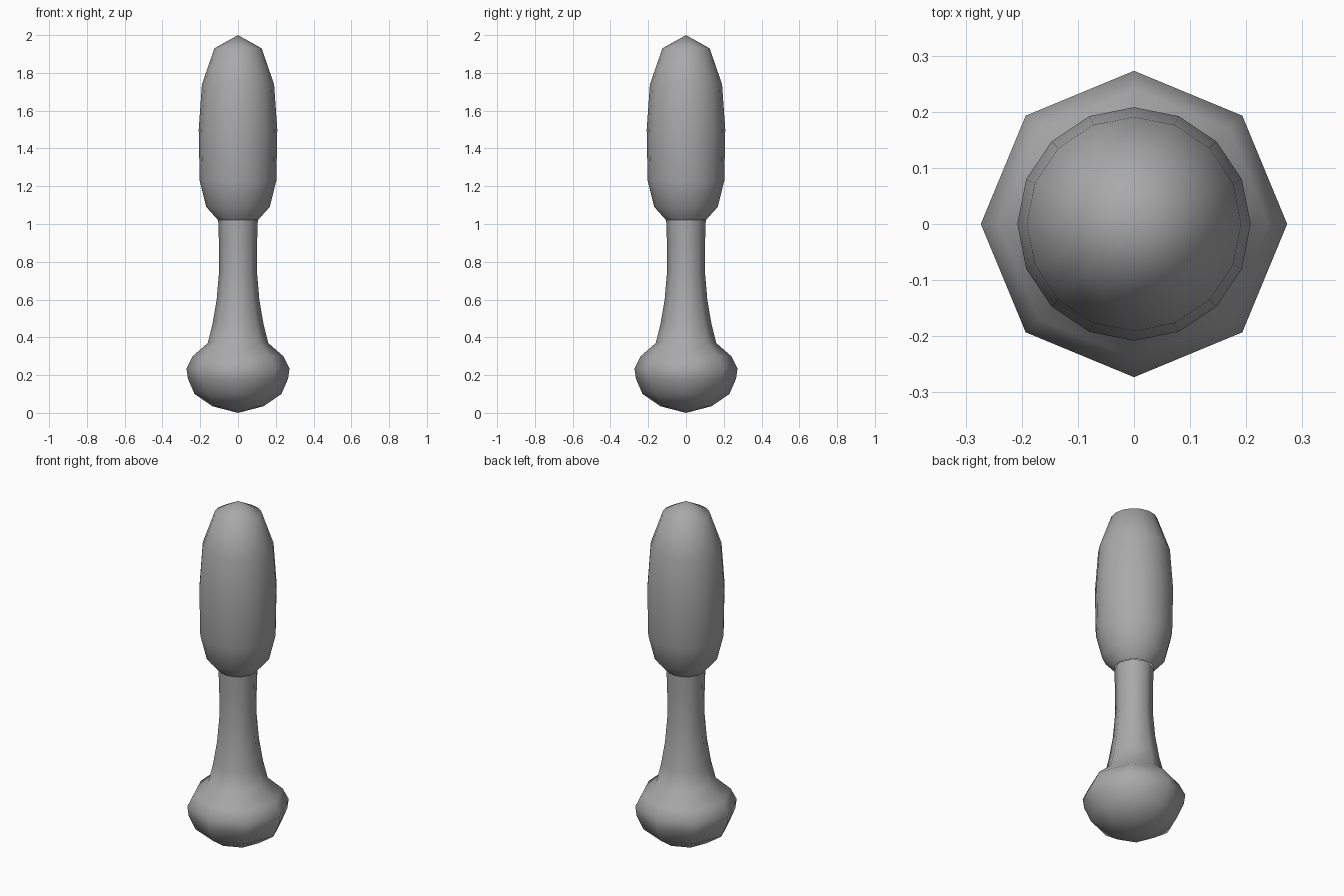
import bpy, bmesh, math

cube = bpy.data.objects.get("Cube")
if cube:
    bpy.data.objects.remove(cube, do_unlink=True)

grey = bpy.data.materials.new("plain_grey")
grey.use_nodes = True
colour = (0.4, 0.4, 0.4, 1)
grey.diffuse_color = colour
grey.node_tree.nodes["Principled BSDF"].inputs["Base Color"].default_value = colour


def lathe(name, profile, sides):
    """Spin (radius, height) points round z; zero radius makes a pole."""
    bm = bmesh.new()
    rings = []
    for r, z in profile:
        count = sides if r > 0 else 1
        rings.append([bm.verts.new((r * math.cos(math.tau * i / sides),
                                    r * math.sin(math.tau * i / sides), z))
                      for i in range(count)])
    for low, high in zip(rings, rings[1:]):
        for i in range(sides):
            j = (i + 1) % sides
            if len(low) == 1:
                bm.faces.new((low[0], high[j], high[i]))
            elif len(high) == 1:
                bm.faces.new((low[i], low[j], high[0]))
            else:
                bm.faces.new((low[i], low[j], high[j], high[i]))
    mesh = bpy.data.meshes.new(name)
    bm.to_mesh(mesh)
    bm.free()
    mesh.materials.append(grey)
    mesh.shade_smooth()
    obj = bpy.data.objects.new(name, mesh)
    bpy.context.collection.objects.link(obj)
    return obj


# Rounded knob and slim neck, eight sided
lathe("knob_and_neck", [(0, 0), (0.135, 0.035), (0.23, 0.1), (0.265, 0.18),
                        (0.273, 0.235), (0.24, 0.3), (0.16, 0.37),
                        (0.135, 0.47), (0.113, 0.6), (0.1, 0.75),
                        (0.101, 0.9), (0.105, 1.02)], 8)

# Long domed grip, sixteen sided
lathe("grip", [(0.105, 1.02), (0.168, 1.09), (0.203, 1.23), (0.208, 1.5),
               (0.191, 1.74), (0.125, 1.93), (0, 2)], 16)
